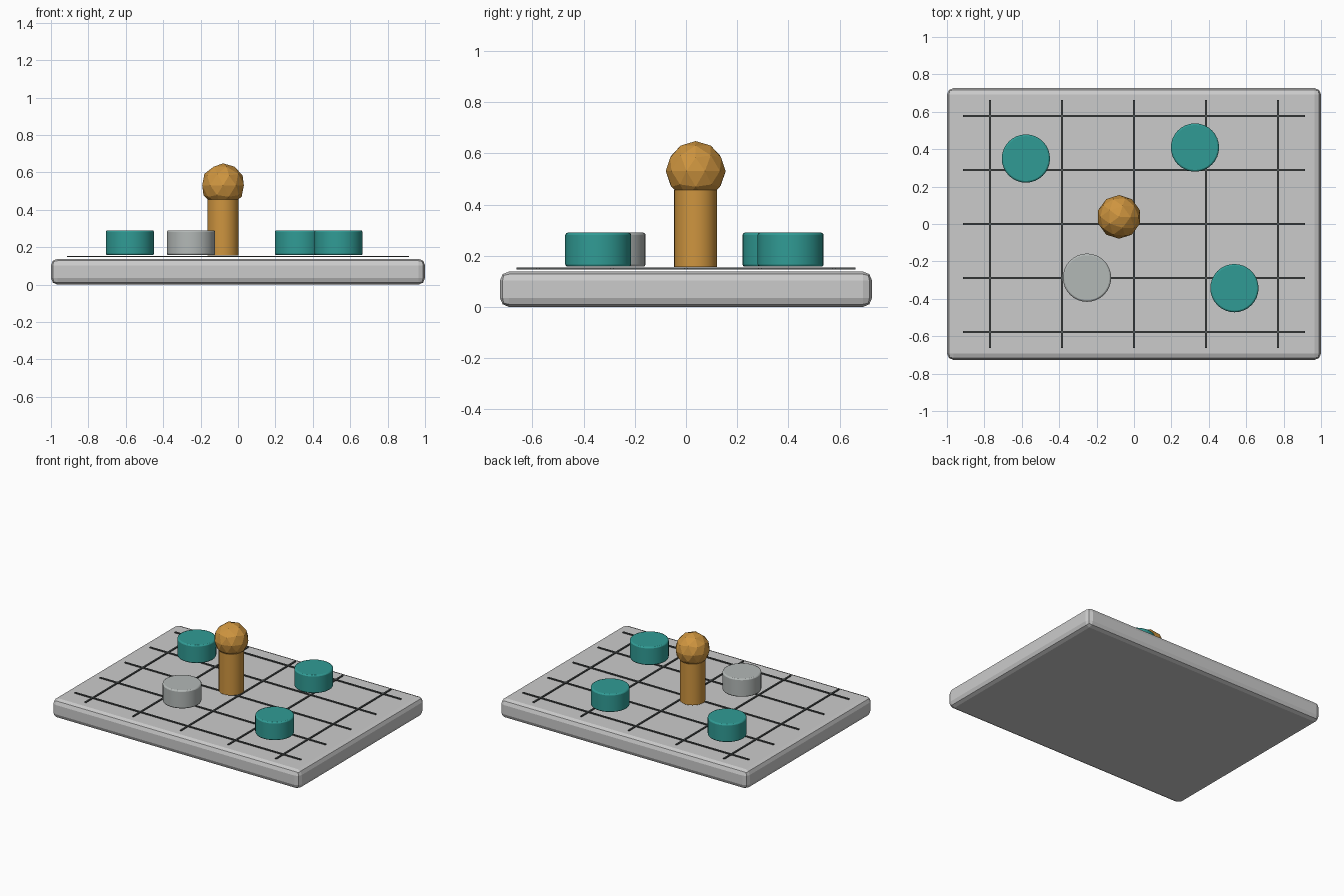
import bpy

if "Cube" in bpy.data.objects:
    bpy.data.objects.remove(bpy.data.objects["Cube"])


def material(name, rgb):
    m = bpy.data.materials.new(name)
    m.diffuse_color = (*rgb, 1)
    m.use_nodes = True
    m.node_tree.nodes["Principled BSDF"].inputs["Base Color"].default_value = m.diffuse_color
    return m


TEAL = material("teal", (0.03, 0.33, 0.30))
PALE = material("pale_grey", (0.45, 0.48, 0.47))
AMBER = material("amber", (0.62, 0.30, 0.05))
DARK = material("dark_grey", (0.08, 0.09, 0.09))


def finish(name, mat=None, bevel=0, segments=2, smooth=False):
    ob = bpy.context.object
    ob.name = name
    if mat:
        ob.data.materials.append(mat)
    if smooth:
        bpy.ops.object.shade_smooth_by_angle()
    if bevel:
        mod = ob.modifiers.new("bevel", 'BEVEL')
        mod.width = bevel
        mod.segments = segments
    return ob


def box(name, loc, size, mat=None, bevel=0):
    bpy.ops.mesh.primitive_cube_add(size=1, location=loc)
    bpy.context.object.scale = size
    bpy.ops.object.transform_apply(location=False, rotation=False, scale=True)
    return finish(name, mat, bevel)


def cylinder(name, x, y, z0, z1, r, mat, bevel=0):
    bpy.ops.mesh.primitive_cylinder_add(
        vertices=32, radius=r, depth=z1 - z0, location=(x, y, (z0 + z1) / 2))
    return finish(name, mat, bevel, smooth=True)


# board slab with softened edges
box("board", (0, 0, 0.069), (2, 1.454, 0.138), bevel=0.035)

# grid lines hovering just over the board
for i in range(-2, 3):
    box(f"grid_line_along_y_{i + 3}", (i * 0.385, 0, 0.15), (0.011, 1.325, 0.007), DARK)
    box(f"grid_line_along_x_{i + 3}", (0, i * 0.289, 0.15), (1.828, 0.011, 0.007), DARK)

# round counters
counters = [(-0.578, 0.35, TEAL), (0.326, 0.409, TEAL),
            (0.537, -0.343, TEAL), (-0.251, -0.287, PALE)]
for n, (x, y, mat) in enumerate(counters, 1):
    cylinder(f"counter_{n}", x, y, 0.157, 0.29, 0.129, mat, bevel=0.009)

# pawn: stem and faceted head
cylinder("pawn_stem", -0.08, 0.038, 0.156, 0.456, 0.084, AMBER)
bpy.ops.mesh.primitive_ico_sphere_add(subdivisions=2, radius=0.117, location=(-0.08, 0.038, 0.531))
finish("pawn_head", AMBER)
